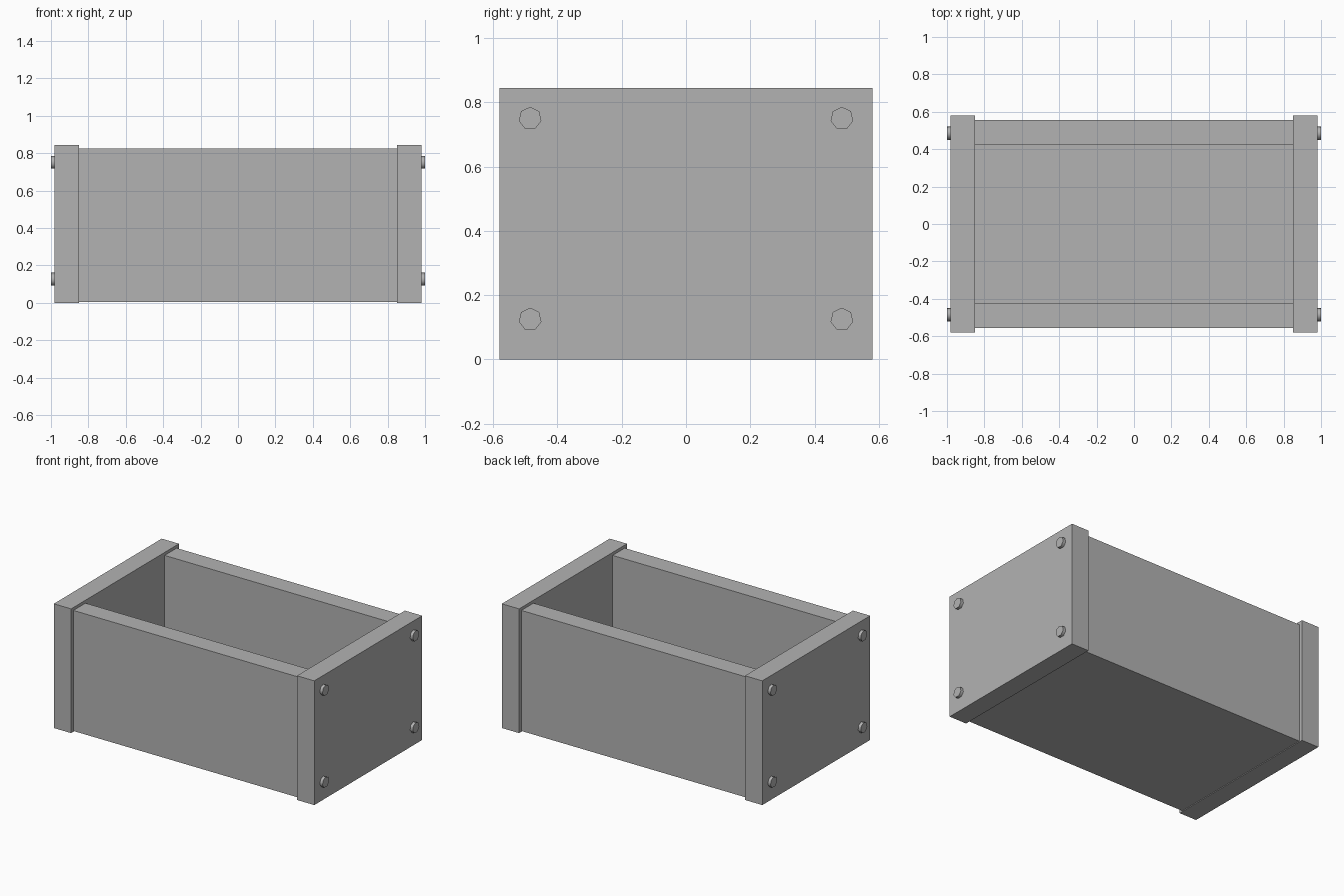
import bpy
import bmesh
from math import sin, cos, tau, radians

old = bpy.data.objects.get("Cube")
if old:
    bpy.data.objects.remove(old, do_unlink=True)

# Single grey finish
GREY = (0.45, 0.45, 0.45, 1.0)
grey = bpy.data.materials.new("plain_grey")
grey.use_nodes = True
grey.diffuse_color = GREY
grey.node_tree.nodes["Principled BSDF"].inputs["Base Color"].default_value = GREY


def finish(name, bm):
    bmesh.ops.recalc_face_normals(bm, faces=bm.faces)
    mesh = bpy.data.meshes.new(name)
    bm.to_mesh(mesh)
    bm.free()
    mesh.materials.append(grey)
    obj = bpy.data.objects.new(name, mesh)
    bpy.context.collection.objects.link(obj)
    return obj


def box(name, low, high):
    bm = bmesh.new()
    bmesh.ops.create_cube(bm, size=1)
    for v in bm.verts:
        v.co = [a + (c + 0.5) * (b - a) for a, b, c in zip(low, high, v.co)]
    return finish(name, bm)


def bolt(name, side, y, z, radius=0.036, sides=7):
    # Seven-sided head standing proud of the end panel
    bm = bmesh.new()
    ring = [bm.verts.new((side * END, y + radius * sin(i * tau / sides),
                          z + radius * cos(i * tau / sides))) for i in range(sides)]
    face = bm.faces.new(ring)
    out = bmesh.ops.extrude_face_region(bm, geom=[face], use_keep_orig=True)
    for v in out["geom"]:
        if isinstance(v, bmesh.types.BMVert):
            v.co.x = side
    obj = finish(name, bm)
    bpy.ops.object.select_all(action="DESELECT")
    obj.select_set(True)
    bpy.context.view_layer.objects.active = obj
    bpy.ops.object.shade_smooth_by_angle(angle=radians(60))


INNER, END = 0.85, 0.98      # end panel thickness in x
WALL_IN, WALL_OUT = 0.425, 0.555
BASE = 0.005                 # walls sit just above the panel feet

# End panels with their bolts
for label, s in (("left", 1), ("right", -1)):
    xs = sorted((s * INNER, s * END))
    box(label + "_end_panel", (xs[0], -0.58, 0), (xs[1], 0.58, 0.845))
    for depth, y in (("front", -0.485), ("back", 0.485)):
        for level, z in (("lower", 0.125), ("upper", 0.75)):
            bolt(f"{label}_{depth}_{level}_bolt", s, y, z)

# Long walls
for label, s in (("front", -1), ("back", 1)):
    ys = sorted((s * WALL_IN, s * WALL_OUT))
    box(label + "_wall", (-INNER, ys[0], BASE), (INNER, ys[1], 0.825))

# Thin floor sheet
box("floor", (-INNER, -WALL_IN, BASE), (INNER, WALL_IN, BASE + 0.004))
